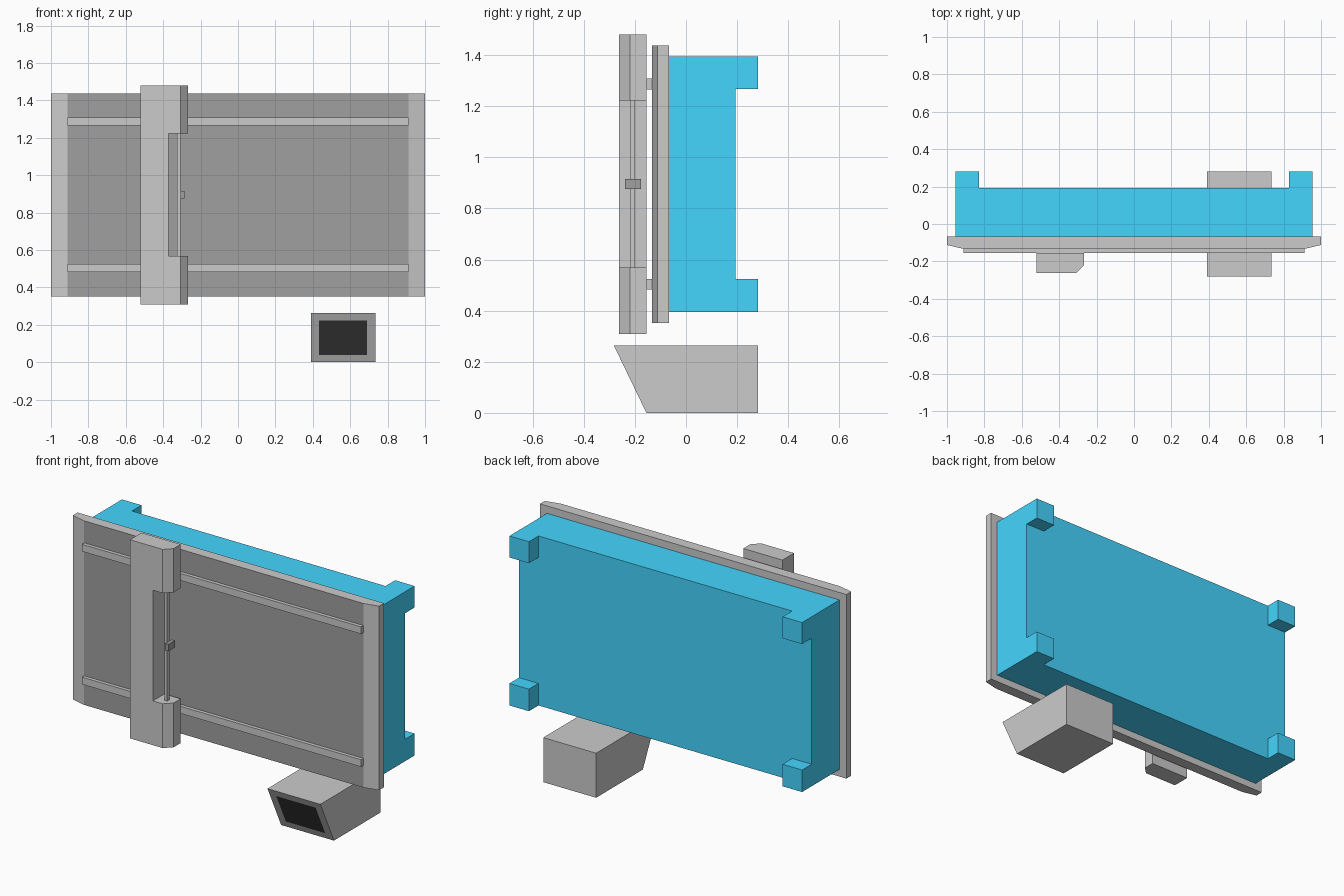
import bpy, bmesh
from mathutils import Vector

if "Cube" in bpy.data.objects:
    bpy.data.objects.remove(bpy.data.objects["Cube"])


def material(name, color):
    m = bpy.data.materials.new(name)
    m.diffuse_color = (*color, 1)
    m.use_nodes = True
    m.node_tree.nodes["Principled BSDF"].inputs["Base Color"].default_value = m.diffuse_color
    return m


BLUE = material("blue", (0.06, 0.67, 1.0))
DARK = material("dark_grey", (0.35, 0.35, 0.35))
BLACK = material("black", (0.045, 0.045, 0.045))
GREY = material("grey", (0.8, 0.8, 0.8))


def finish(name, bm, *mats):
    bmesh.ops.recalc_face_normals(bm, faces=bm.faces)
    mesh = bpy.data.meshes.new(name)
    bm.to_mesh(mesh)
    bm.free()
    for m in mats:
        mesh.materials.append(m)
    ob = bpy.data.objects.new(name, mesh)
    bpy.context.collection.objects.link(ob)
    return ob


def prism(points, axis, lo, hi):
    """Extrude a 2D profile along an axis; returns a bmesh."""
    def place(p, d):
        c = list(p)
        c.insert(axis, d)
        return c
    bm = bmesh.new()
    face = bm.faces.new([bm.verts.new(place(p, lo)) for p in points])
    ext = bmesh.ops.extrude_face_region(bm, geom=[face])
    shift = Vector((0, 0, 0))
    shift[axis] = hi - lo
    bmesh.ops.translate(bm, vec=shift, verts=[v for v in ext["geom"] if isinstance(v, bmesh.types.BMVert)])
    bmesh.ops.recalc_face_normals(bm, faces=bm.faces)
    return bm


def box(x0, x1, y0, y1, z0, z1):
    return prism([(x0, y0), (x1, y0), (x1, y1), (x0, y1)], 2, z0, z1)


# Blue body with four corner feet extruded from the back face
bm = box(-0.955, 0.955, -0.067, 0.193, 0.394, 1.394)
for co, no in (((-0.828, 0, 0), (1, 0, 0)), ((0.828, 0, 0), (1, 0, 0)),
               ((0, 0, 0.524), (0, 0, 1)), ((0, 0, 1.267), (0, 0, 1))):
    bmesh.ops.bisect_plane(bm, geom=bm.verts[:] + bm.edges[:] + bm.faces[:],
                           plane_co=co, plane_no=no)
corners = []
for f in bm.faces:
    c = f.calc_center_median()
    if f.normal.y > 0.9 and abs(c.x) > 0.83 and not 0.524 < c.z < 1.267:
        corners.append(f)
for f in bmesh.ops.extrude_discrete_faces(bm, faces=corners)["faces"]:
    bmesh.ops.translate(bm, vec=(0, 0.089, 0), verts=f.verts)
bmesh.ops.remove_doubles(bm, verts=bm.verts, dist=1e-5)
bmesh.ops.dissolve_limit(bm, angle_limit=0.01, verts=bm.verts, edges=bm.edges)
finish("body_with_feet", bm, BLUE)

# Work bed: slab with sloped ends and a dark front face
bm = prism([(-1, -0.067), (-1, -0.112), (-0.912, -0.133), (0.912, -0.133),
            (1, -0.112), (1, -0.067)], 2, 0.352, 1.438)
for f in bm.faces:
    f.material_index = int(f.normal.y < -0.99)
finish("work_bed", bm, GREY, DARK)

# Horizontal rails
for name, z in (("lower_rail", 0.482), ("upper_rail", 1.266)):
    finish(name, box(-0.911, 0.911, -0.154, -0.133, z, z + 0.042))

# Travelling arm: C-shaped profile with chamfered front corners on both heads
bm = prism([(-0.522, 0.308), (-0.266, 0.308), (-0.266, 0.569), (-0.372, 0.569),
            (-0.372, 1.222), (-0.266, 1.222), (-0.266, 1.48), (-0.522, 1.48)],
           1, -0.262, -0.154)
edges = [e for e in bm.edges
         if all(v.co.x > -0.27 and v.co.y < -0.26 for v in e.verts)]
bmesh.ops.bevel(bm, geom=edges, offset=0.042, segments=1, affect='EDGES')
finish("travelling_arm", bm)

# Rod between the heads, and the small tool carriage on it
finish("arm_rod", box(-0.326, -0.308, -0.22, -0.2, 0.569, 1.222))
finish("tool_carriage", box(-0.308, -0.287, -0.239, -0.177, 0.875, 0.916), DARK)

# Control box with slanted front and inset screen
bm = prism([(-0.155, 0), (0.281, 0), (0.281, 0.263), (-0.282, 0.263)], 0, 0.39, 0.735)
front = min(bm.faces, key=lambda f: f.normal.y)
bmesh.ops.inset_region(bm, faces=[front], thickness=0.044, use_even_offset=True)
front.material_index = 1
finish("control_box", bm, GREY, BLACK)
